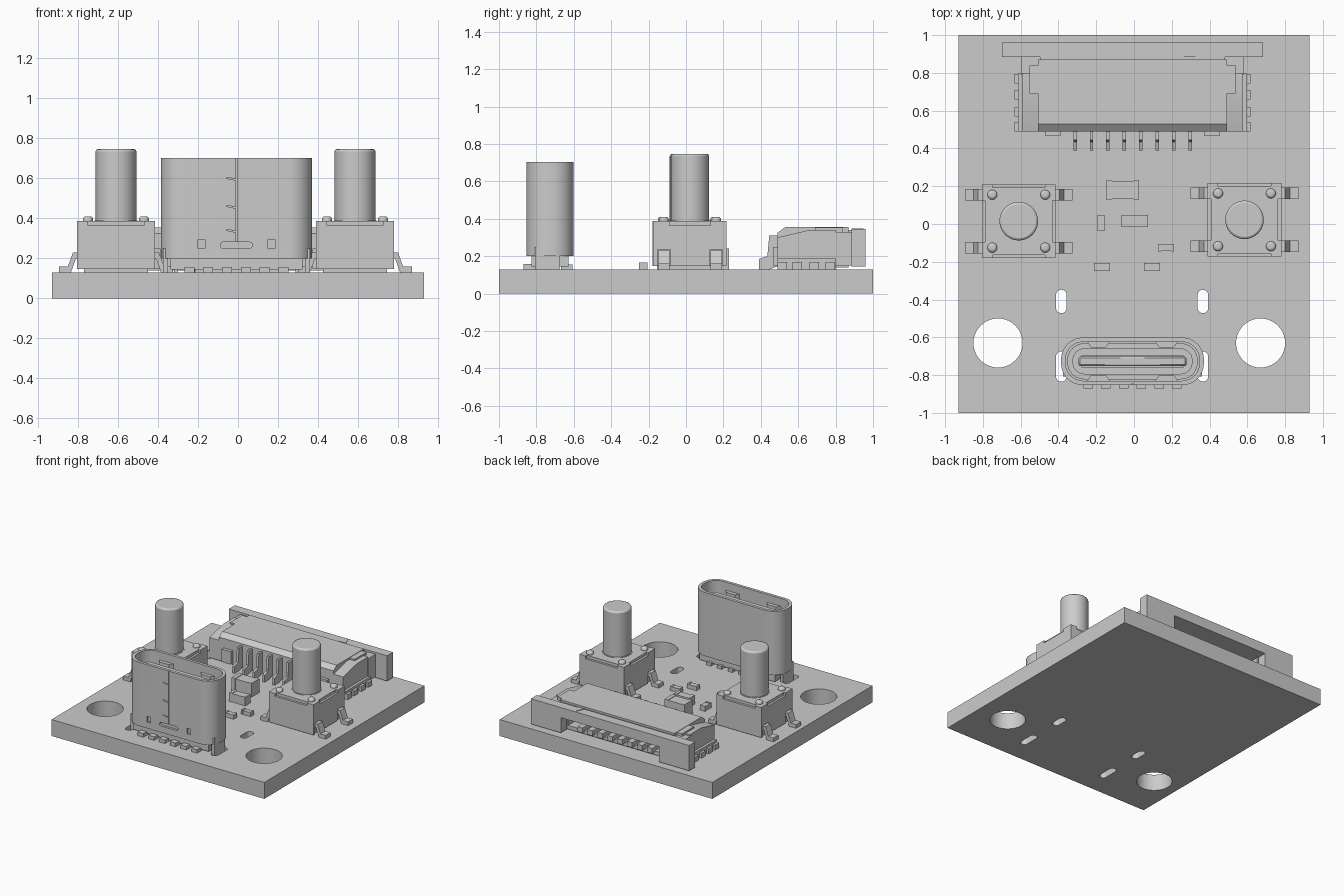
import bpy, bmesh, math
from mathutils import Vector

cube = bpy.data.objects.get("Cube")
if cube:
    bpy.data.objects.remove(cube, do_unlink=True)

GREY = bpy.data.materials.new("plain grey")
GREY.use_nodes = True
GREY.diffuse_color = (0.6, 0.6, 0.6, 1)
GREY.node_tree.nodes["Principled BSDF"].inputs["Base Color"].default_value = (0.6, 0.6, 0.6, 1)
parts = []
TOP = 0.13  # board surface


def prism(name, pts, lo, hi, axis="z"):
    """Extrude a closed profile along an axis: z takes (x,y), y takes (x,z), x takes (y,z)."""
    place = {"z": lambda a, b, c: (a, b, c), "y": lambda a, b, c: (a, c, b),
             "x": lambda a, b, c: (c, a, b)}[axis]
    bm = bmesh.new()
    face = bm.faces.new([bm.verts.new(place(a, b, lo)) for a, b in pts])
    ext = bmesh.ops.extrude_face_region(bm, geom=[face])
    moved = [v for v in ext["geom"] if isinstance(v, bmesh.types.BMVert)]
    bmesh.ops.translate(bm, verts=moved, vec=Vector(place(0, 0, hi - lo)))
    bmesh.ops.recalc_face_normals(bm, faces=bm.faces[:])
    mesh = bpy.data.meshes.new(name)
    bm.to_mesh(mesh)
    bm.free()
    mesh.materials.append(GREY)
    ob = bpy.data.objects.new(name, mesh)
    bpy.context.collection.objects.link(ob)
    parts.append(ob)
    return ob


def box(name, x0, x1, y0, y1, z0, z1):
    return prism(name, [(x0, y0), (x1, y0), (x1, y1), (x0, y1)], z0, z1)


def rounded(cx, cy, hx, hy, r, n=10):
    """Outline of a rounded rectangle; a circle when r equals both halves."""
    pts = []
    for k, (sx, sy) in enumerate([(1, 1), (-1, 1), (-1, -1), (1, -1)]):
        for i in range(n + 1):
            a = math.pi / 2 * (k + i / n)
            p = (cx + sx * (hx - r) + r * math.cos(a), cy + sy * (hy - r) + r * math.sin(a))
            if not pts or math.dist(p, pts[-1]) > 1e-5:
                pts.append(p)
    if math.dist(pts[0], pts[-1]) < 1e-5:
        pts.pop()
    return pts


def disc(cx, cy, r):
    return rounded(cx, cy, r, r, r)


def cut(ob, cutters):
    """Subtract each cutter and throw it away."""
    bpy.context.view_layer.objects.active = ob
    for c in cutters:
        c.hide_render = True
        mod = ob.modifiers.new("cut", "BOOLEAN")
        mod.operation, mod.solver, mod.object = "DIFFERENCE", "EXACT", c
        bpy.ops.object.modifier_apply(modifier=mod.name)
        parts.remove(c)
        bpy.data.objects.remove(c, do_unlink=True)


def bevel(ob, width, segments=2):
    mod = ob.modifiers.new("bevel", "BEVEL")
    mod.width, mod.segments, mod.limit_method = width, segments, "ANGLE"


# Circuit board with mounting holes and slots
board = box("circuit_board", -0.93, 0.93, -1, 1, 0, TOP)
holes = [prism("hole", disc(x, -0.63, 0.13), -0.1, 0.3) for x in (-0.72, 0.67)]
for x in (-0.385, 0.365):
    holes.append(prism("slot", rounded(x, -0.41, 0.028, 0.062, 0.028), -0.1, 0.3))
    holes.append(prism("slot", rounded(x, -0.755, 0.028, 0.08, 0.028), -0.1, 0.3))
cut(board, holes)

# Push buttons
LEAD = [(0.17, 0.23), (0.215, 0.23), (0.24, 0.16), (0.285, 0.16),
        (0.285, 0.13), (0.225, 0.13), (0.2, 0.2), (0.17, 0.2)]
for side, cx, cy in (("right", -0.61, 0.015), ("left", 0.585, 0.022)):
    def local(name, x0, x1, y0, y1, z0, z1):
        return box(side + name, cx + x0, cx + x1, cy + y0, cy + y1, z0, z1)
    local("_button_base", -0.16, 0.16, -0.16, 0.16, TOP, 0.16)
    body = local("_button_body", -0.195, 0.195, -0.195, 0.195, 0.148, 0.387)
    notches = []
    for s in (-1, 1):
        a, b = sorted((s * 0.178, s * 0.25))
        notches.append(local("n", a, b, -0.11, 0.11, 0.365, 0.5))
        notches.append(local("n", -0.14, 0.14, a, b, 0.365, 0.5))
        for t in (-1, 1):
            a, b = sorted((s * 0.185, s * 0.25))
            notches.append(local("n", a, b, t * 0.14 - 0.034, t * 0.14 + 0.034, 0.1, 0.235))
    cut(body, notches)
    stem = prism(side + "_button_stem", disc(cx, cy, 0.102), 0.36, 0.747)
    bevel(stem, 0.012)
    prism(side + "_button_collar", disc(cx, cy, 0.108), 0.36, 0.39)
    for sx in (-1, 1):
        for sy in (-1, 1):
            y = cy + sy * 0.14
            prism(side + "_button_lead", [(cx + sx * u, z) for u, z in LEAD], y - 0.03, y + 0.03, "y")
            rivet = prism(side + "_button_rivet", disc(cx + sx * 0.14, y, 0.026), 0.37, 0.41)
            bevel(rivet, 0.015, 3)

# Upright socket: hollow shell, lining and tongue
UX, UY = -0.008, -0.727
shell = prism("socket_shell", rounded(UX, UY, 0.378, 0.126, 0.115), 0.2, 0.703)
cuts = [prism("c", rounded(UX, UY, 0.355, 0.103, 0.095), 0.3, 0.9),
        prism("c", [(p[0] + UX, p[1]) for p in rounded(0, 0.266, 0.08, 0.015, 0.014)], -0.9, -0.835, "y"),
        box("c", UX - 0.003, UX + 0.003, -0.9, -0.845, 0.28, 0.72)]
for s in (-1, 1):
    x = UX + s * 0.175
    cuts.append(box("c", x - 0.017, x + 0.017, -0.9, -0.84, 0.25, 0.295))
for z in (0.36, 0.48, 0.62):
    cuts.append(prism("c", [(UX - 0.05, z - 0.02), (UX, z - 0.03), (UX, z - 0.024), (UX - 0.05, z - 0.014)],
                      -0.9, -0.845, "y"))
cut(shell, cuts)
lining = prism("socket_lining", rounded(UX, UY, 0.345, 0.095, 0.088), 0.29, 0.42)
cut(lining, [prism("c", rounded(UX, UY, 0.315, 0.066, 0.06), 0.31, 0.9)])
tongue = box("socket_tongue", UX - 0.285, UX + 0.285, UY - 0.026, UY + 0.026, 0.3, 0.65)
bevel(tongue, 0.008, 1)
box("tongue_core", UX - 0.27, UX + 0.27, UY - 0.032, UY + 0.032, 0.3, 0.5)
for x in (-0.18, 0.18):
    for s in (-1, 1):
        y = UY + s * 0.104
        prism("socket_spring", [(UX + x - 0.06, y), (UX + x + 0.06, y),
              (UX + x + 0.04, y - s * 0.03), (UX + x - 0.04, y - s * 0.03)], 0.5, 0.64)
box("socket_base", UX - 0.33, UX + 0.33, UY - 0.1, UY + 0.1, 0.145, 0.21)
for s in (-1, 1):
    x = UX + s * 0.355
    box("socket_leg", x - 0.013, x + 0.013, UY - 0.08, UY + 0.05, 0.1, 0.25)
for i in range(6):
    x = UX - 0.235 + i * 0.094
    box("socket_front_pin", x - 0.025, x + 0.025, UY - 0.143, UY - 0.06, TOP, 0.158)
    box("socket_back_pin", x - 0.02, x + 0.02, UY + 0.06, UY + 0.12, TOP, 0.155)

# Flat cable connector housing, open at the back
CX = -0.008
housing = prism("cable_housing", [(0.49, 0.14), (0.49, 0.325), (0.53, 0.355), (0.87, 0.355), (0.87, 0.14)],
                CX - 0.5, CX + 0.5, "x")
cut(housing, [box("c", CX - 0.43, CX + 0.43, 0.6, 1.0, 0.17, 0.27)])
for s in (-1, 1):
    def flank(name, u0, u1, y0, y1, z0, z1):
        a, b = sorted((CX + s * u0, CX + s * u1))
        return box(name, a, b, y0, y1, z0, z1)
    prism("cable_cheek", [(0.49, 0.14), (0.49, 0.3), (0.66, 0.34), (0.8, 0.34), (0.8, 0.14)],
          *sorted((CX + s * 0.49, CX + s * 0.585)), "x")
    flank("cable_neck", 0.49, 0.59, 0.79, 0.89, 0.15, 0.33)
    flank("cable_side_plate", 0.585, 0.605, 0.49, 0.8, TOP, 0.19)
    for y in (0.515, 0.595, 0.685, 0.77):
        flank("cable_side_tab", 0.6, 0.625, y - 0.025, y + 0.025, TOP, 0.17)
    flank("cable_anchor", 0.38, 0.46, 0.465, 0.5, 0.15, 0.25)
    flank("cable_latch_arm", 0.5, 0.545, 0.69, 0.84, 0.32, 0.352)

# Locking bar across the back with a cable opening
bar = box("locking_bar", CX - 0.692, CX + 0.692, 0.885, 0.96, 0.145, 0.345)
cut(bar, [box("c", CX - 0.43, CX + 0.43, 0.8, 1.1, 0.1, 0.265)])
box("locking_bar_web", CX - 0.49, CX + 0.49, 0.86, 0.89, 0.27, 0.34)
prism("first_pin_mark", [(0.265, 0.885), (0.325, 0.885), (0.295, 0.95)], 0.343, 0.349)

# Cable contacts: bent tails at the front, blades inside
TAIL = [(0.39, 0.13), (0.39, 0.185), (0.435, 0.2), (0.445, 0.31), (0.5, 0.31), (0.5, 0.15), (0.45, 0.13)]
for i in range(8):
    x = -0.312 + i * 0.087
    prism("contact_tail", TAIL, x - 0.009, x + 0.009, "x")
    box("contact_blade", x - 0.022, x + 0.022, 0.6, 0.9, 0.16, 0.2)

# Small surface parts with end caps: centre, half sizes, height
CHIPS = [(-0.06, 0.18, 0.087, 0.05, 0.11), (0.005, 0.015, 0.07, 0.032, 0.07),
         (-0.175, 0.005, 0.022, 0.04, 0.04), (0.17, -0.125, 0.042, 0.02, 0.035),
         (-0.17, -0.228, 0.042, 0.022, 0.035), (0.095, -0.228, 0.042, 0.022, 0.035)]
for x, y, hx, hy, h in CHIPS:
    box("chip_body", x - hx * 0.95, x + hx * 0.95, y - hy * 0.95, y + hy * 0.95, TOP, TOP + h - 0.004)
    for s in (-1, 1):
        if hx > hy:
            a, b = sorted((x + s * hx * 0.65, x + s * hx))
            box("chip_cap", a, b, y - hy, y + hy, TOP, TOP + h)
        else:
            a, b = sorted((y + s * hy * 0.65, y + s * hy))
            box("chip_cap", x - hx, x + hx, a, b, TOP, TOP + h)

# Smooth the round parts and keep the edges sharp
bpy.ops.object.select_all(action="DESELECT")
for ob in parts:
    ob.select_set(True)
bpy.context.view_layer.objects.active = board
bpy.ops.object.shade_smooth_by_angle(angle=math.radians(30))
